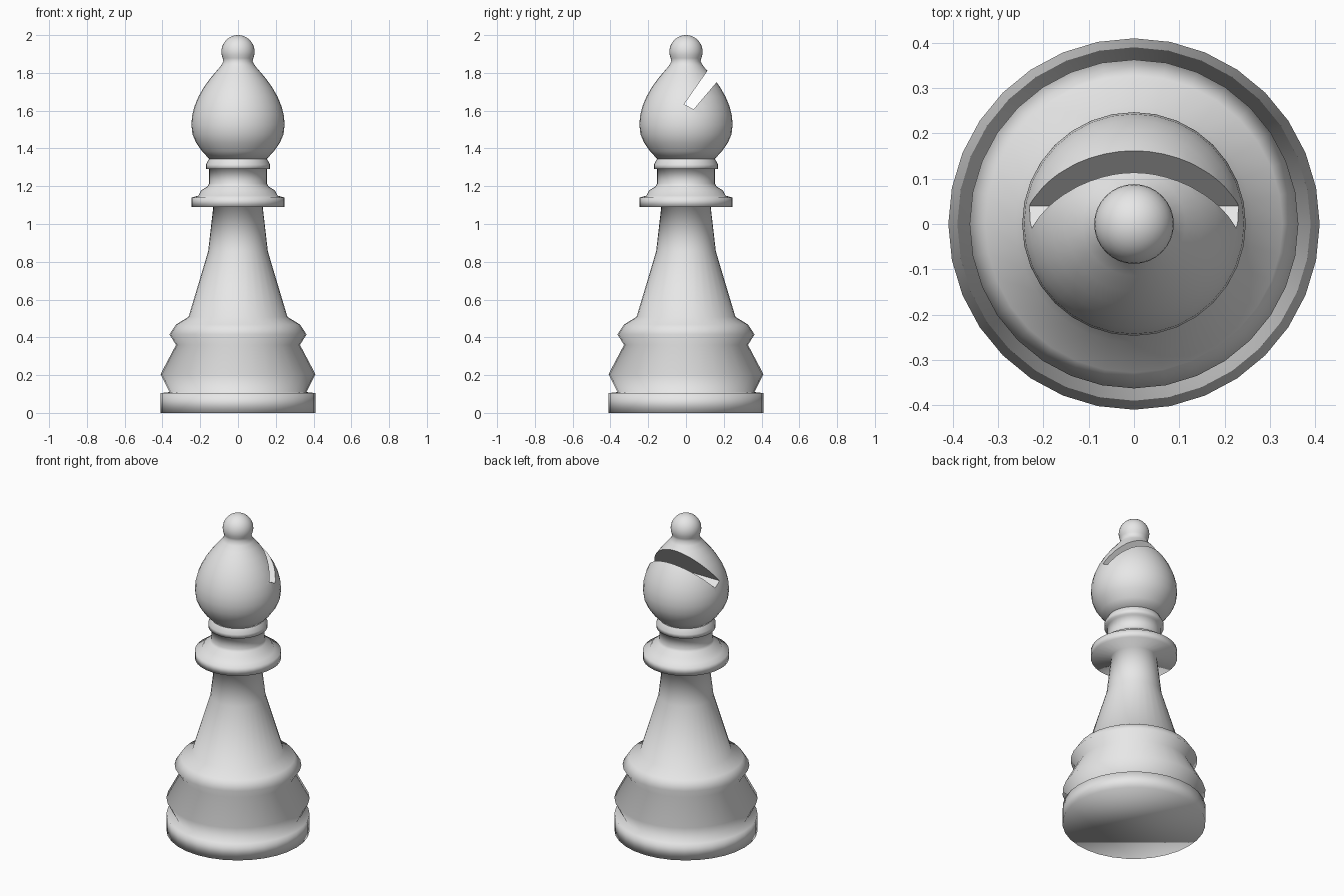
import bpy, bmesh
from math import cos, sin, pi

SIDES = 32

cube = bpy.data.objects.get("Cube")
if cube:
    bpy.data.objects.remove(cube, do_unlink=True)

grey = bpy.data.materials.new("light grey")
grey.use_nodes = True
colour = (0.8, 0.8, 0.8, 1)
grey.diffuse_color = colour
for node in grey.node_tree.nodes:
    if node.type == 'BSDF_PRINCIPLED':
        node.inputs["Base Color"].default_value = colour


def add_object(name, bm, smooth):
    bmesh.ops.recalc_face_normals(bm, faces=bm.faces)
    for f in bm.faces:
        f.smooth = smooth
    mesh = bpy.data.meshes.new(name)
    bm.to_mesh(mesh)
    bm.free()
    mesh.materials.append(grey)
    obj = bpy.data.objects.new(name, mesh)
    bpy.context.collection.objects.link(obj)
    return obj


def lathe(name, profile, close_top):
    """Turn (radius, height) points round z, with a flat bottom."""
    bm = bmesh.new()
    rings = []
    for r, z in profile:
        rings.append([bm.verts.new((r * cos(2 * pi * i / SIDES), r * sin(2 * pi * i / SIDES), z))
                      for i in range(SIDES)])
    for low, high in zip(rings, rings[1:]):
        for i in range(SIDES):
            j = (i + 1) % SIDES
            bm.faces.new((low[i], low[j], high[j], high[i]))
    bm.faces.new(rings[0])
    if close_top:
        top = bm.verts.new((0, 0, close_top))
        for i in range(SIDES):
            bm.faces.new((rings[-1][i], rings[-1][(i + 1) % SIDES], top))
    return add_object(name, bm, True)


# Foot, belly, ring, stem, collar and neck turned as one piece
body = [(.41, 0), (.41, .105), (.363, .11),
        (.41, .205), (.328, .36), (.363, .415), (.328, .468), (.262, .508),
        (.158, .855), (.131, 1.09),
        (.247, 1.09), (.247, 1.14), (.21, 1.15), (.195, 1.178), (.16, 1.2), (.153, 1.215),
        (.153, 1.29), (.17, 1.29), (.17, 1.315), (.153, 1.345)]
lathe("body", body, None)

# Teardrop head with the round finial on top
head_profile = [(.153, 1.345), (.19, 1.385), (.222, 1.43), (.241, 1.475), (.247, 1.525),
                (.243, 1.575), (.23, 1.625), (.209, 1.675), (.182, 1.722), (.15, 1.767),
                (.114, 1.81), (.09, 1.838), (.077, 1.862)]
BALL_R, BALL_Z = .088, 1.912
for step in range(-2, 8):
    a = step * pi / 16
    head_profile.append((BALL_R * cos(a), BALL_Z + BALL_R * sin(a)))
head = lathe("head", head_profile, 2.0)

# Slanted slot cut through the back of the head
bm = bmesh.new()
for x in (-.5, .5):
    for y, z in ((-.01, 1.634), (.04, 1.607), (.275, 1.884), (.225, 1.97)):
        bm.verts.new((x, y, z))
bmesh.ops.convex_hull(bm, input=bm.verts)
cutter = add_object("slot_cutter", bm, False)
cutter.hide_render = True
cut = head.modifiers.new("slot", 'BOOLEAN')
cut.operation = 'DIFFERENCE'
cut.solver = 'EXACT'
cut.object = cutter
bpy.context.view_layer.objects.active = head
bpy.ops.object.modifier_apply(modifier=cut.name)
bpy.data.objects.remove(cutter, do_unlink=True)
